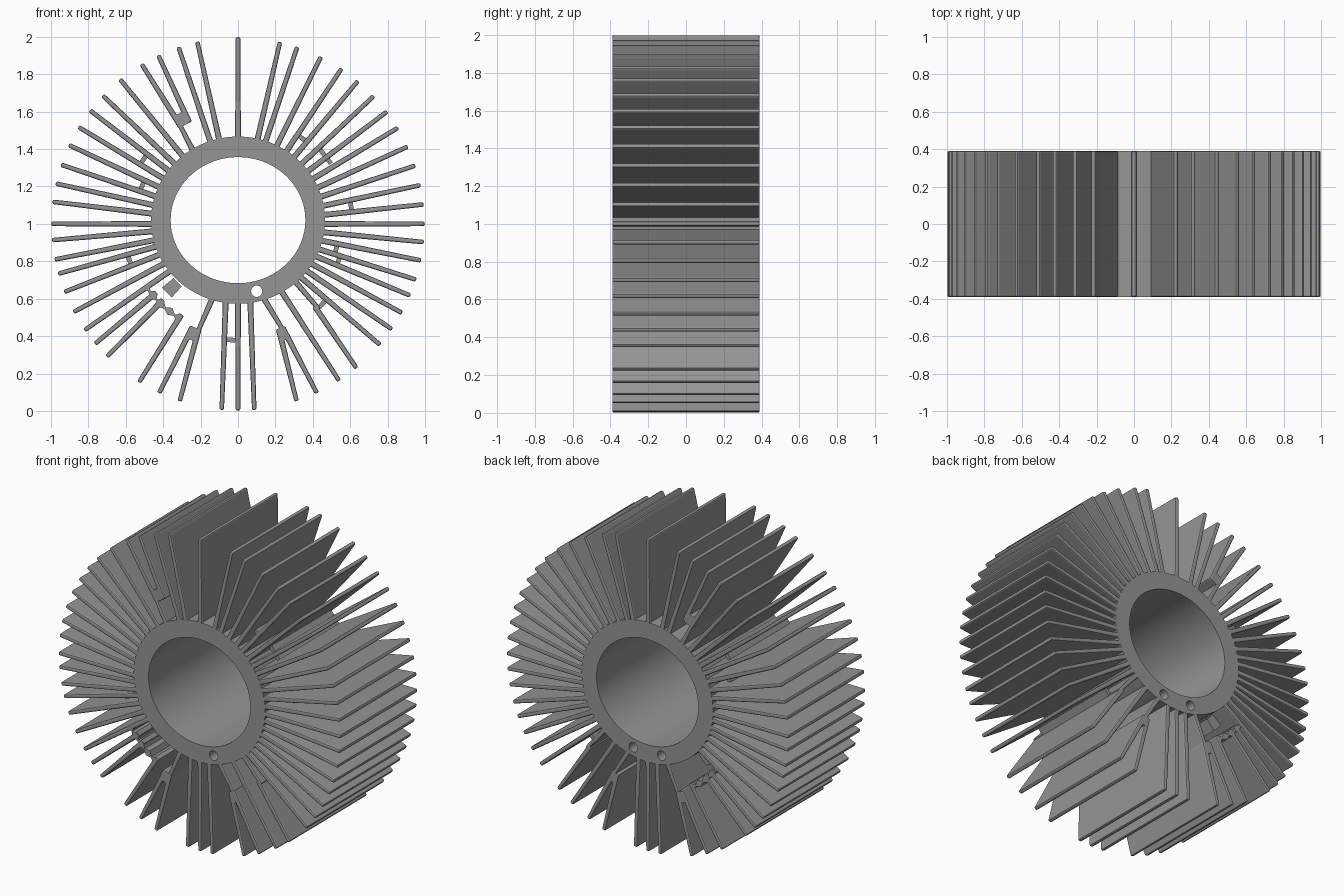
import bpy
import bmesh
from math import sin, cos, radians, pi

cube = bpy.data.objects.get("Cube")
if cube:
    bpy.data.objects.remove(cube, do_unlink=True)

DEPTH = 0.39
metal = bpy.data.materials.new("grey_metal")
metal.use_nodes = True
metal.diffuse_color = (0.3, 0.3, 0.3, 1)
metal.node_tree.nodes["Principled BSDF"].inputs["Base Color"].default_value = metal.diffuse_color


def polar(angle, radius, side=0.0):
    """Point (x, z) at a clockwise angle from the top, shifted sideways."""
    a = radians(angle)
    return (radius * sin(a) + side * cos(a), 1 + radius * cos(a) - side * sin(a))


def finish(name, bm):
    bmesh.ops.recalc_face_normals(bm, faces=bm.faces)
    mesh = bpy.data.meshes.new(name)
    bm.to_mesh(mesh)
    bm.free()
    mesh.materials.append(metal)
    obj = bpy.data.objects.new(name, mesh)
    bpy.context.collection.objects.link(obj)
    return obj


def prism(name, outline, front=-DEPTH, back=DEPTH, bevel=0.0):
    """Extrude an x-z outline along y."""
    bm = bmesh.new()
    face = bm.faces.new([bm.verts.new((x, front, z)) for x, z in outline])
    moved = bmesh.ops.extrude_face_region(bm, geom=[face])["geom"]
    verts = [v for v in moved if isinstance(v, bmesh.types.BMVert)]
    bmesh.ops.translate(bm, verts=verts, vec=(0, back - front, 0))
    obj = finish(name, bm)
    if bevel:
        mod = obj.modifiers.new("soft_edges", "BEVEL")
        mod.width = bevel
        mod.segments = 2
    return obj


def fin(name, tip, base=None, start=0.42, end=0.998):
    """Thin radial plate, slightly thicker at the root."""
    base = tip if base is None else base
    outline = [polar(base, start, -0.016), polar(tip, end, -0.012),
               polar(tip, end, 0.012), polar(base, start, 0.016)]
    prism(name, outline, bevel=0.008)


def web(name, a, b, inner, outer, half=0.3):
    """Bridge of metal between neighbouring fins."""
    prism(name, [polar(a, inner), polar(a, outer), polar(b, outer), polar(b, inner)], -half, half)


# Hub ring with a slightly oval bore
SEGMENTS = 96
bm = bmesh.new()
loops = []
for rx, rz, y in ((0.465, 0.447, -DEPTH), (0.465, 0.447, DEPTH),
                  (0.36, 0.337, DEPTH), (0.36, 0.337, -DEPTH)):
    loops.append([bm.verts.new((rx * cos(2 * pi * i / SEGMENTS), y,
                                1.02 + rz * sin(2 * pi * i / SEGMENTS)))
                  for i in range(SEGMENTS)])
for k, ring in enumerate(loops):
    after = loops[(k + 1) % len(loops)]
    for i in range(SEGMENTS):
        j = (i + 1) % SEGMENTS
        bm.faces.new((ring[i], ring[j], after[j], after[i]))
hub = finish("hub_ring", bm)

# Screw holes: one runs through, one is blind from the back
for x, front in ((0.1, -0.5), (-0.1, 0.15)):
    hole = [(x + 0.03 * cos(pi * i / 8), 0.64 + 0.031 * sin(pi * i / 8)) for i in range(16)]
    cutter = prism("hole_cutter", hole, front, 0.5)
    cutter.hide_render = True
    mod = hub.modifiers.new("screw_hole", "BOOLEAN")
    mod.operation = "DIFFERENCE"
    mod.solver = "EXACT"
    mod.object = cutter
    bpy.context.view_layer.objects.active = hub
    bpy.ops.object.modifier_apply(modifier=mod.name)
    bpy.data.objects.remove(cutter, do_unlink=True)

bpy.ops.object.select_all(action="DESELECT")
hub.select_set(True)
bpy.context.view_layer.objects.active = hub
bpy.ops.object.shade_smooth_by_angle(angle=radians(35))

# Plain radial fins
right_fins = [13, 18.5, 26.4, 33.7, 40, 46.7, 53, 59, 65.5, 71.8, 78, 84, 90,
              95.6, 101.3, 107.4, 112.6, 118.5, 124.4, 130.4, 147.2]
left_fins = [235.3, 241.8, 248.6, 254.5, 259, 265, 270, 276.8, 282.5, 288.5,
             295, 301.3, 307.5, 313.5, 320.8, 341.4, 347.4]
for i, angle in enumerate([0, 180] + right_fins + left_fins):
    fin(f"fin_{i + 1}", angle)

# Nearly parallel pair beside the bottom fin
for name, s in (("right", -1), ("left", 1)):
    fin(f"bottom_fin_{name}", 180 + 5 * s, 180 + 9 * s)

# Fins that merge in pairs onto one stem: tips, merged roots, stem angle
pairs = [((328.9, 334.7), (329.6, 334.3), 328),
         ((155, 161.7), (156.8, 158.8), 161),
         ((198.2, 205), (200.5, 203.8), 199)]
for i, (tips, roots, stem) in enumerate(pairs):
    for side, tip, root in zip("ab", tips, roots):
        fin(f"merged_fin_{i + 1}{side}", tip, root, 0.6)
    fin(f"merged_stem_{i + 1}", roots[0], stem, end=0.63)
    web(f"merged_web_{i + 1}", roots[0], roots[1], 0.6, 0.67, DEPTH)
fin("forked_fin", 140.6, 137, 0.6)
fin("forked_stem", 136.5, 135, end=0.63)

# Broken fins held together by a ragged strip off the hub
for i, angle in enumerate((212, 224.6, 230)):
    fin(f"broken_fin_{i + 1}", angle, start=0.57)
edge = [polar(212 + 3 * i, 0.57 + 0.02 * (i % 2)) for i in range(9)]
edge += [polar(236 - 3 * i, 0.615 - 0.015 * (i % 2)) for i in range(9)]
prism("ragged_strip", edge)
web("broken_stub", 222, 230, 0.45, 0.53)

# Small bridges between neighbouring fins
bridges = [(35, 40, 0.56), (47, 57, 0.58), (78, 84, 0.6), (101, 107.4, 0.53),
           (107.4, 112.6, 0.56), (130.4, 136, 0.61), (180, 186, 0.61),
           (248.6, 254.5, 0.6), (288.5, 295, 0.54), (301.3, 307.5, 0.6)]
for i, (a, b, r) in enumerate(bridges):
    web(f"bridge_{i + 1}", a, b, r, r + 0.025)
